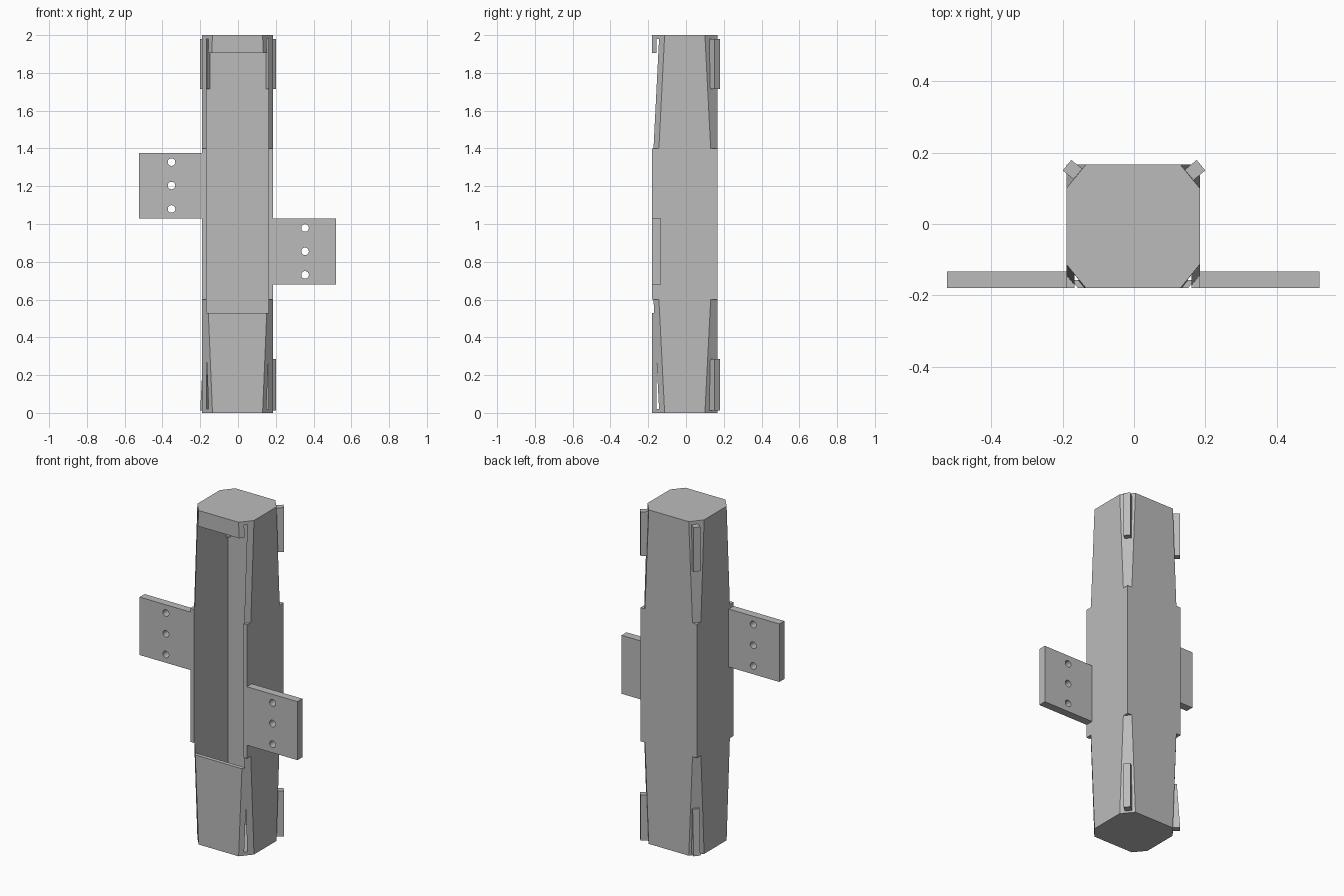
import bpy, bmesh
from mathutils import Vector

if "Cube" in bpy.data.objects:
    bpy.data.objects.remove(bpy.data.objects["Cube"], do_unlink=True)

grey = bpy.data.materials.new("plain_grey")
grey.use_nodes = True
grey.diffuse_color = (0.5, 0.5, 0.5, 1)
grey.node_tree.nodes["Principled BSDF"].inputs["Base Color"].default_value = (0.5, 0.5, 0.5, 1)

# Outer body limits, wall thickness and corner bevel direction
X0, X1, Y0, Y1 = -0.19, 0.185, -0.18, 0.167
WALL = 0.0235
OUT = Vector((0.77, 0.63, 0)).normalized()


def hull(name, points):
    bm = bmesh.new()
    for p in points:
        bm.verts.new(p)
    bmesh.ops.convex_hull(bm, input=bm.verts)
    bmesh.ops.dissolve_limit(bm, angle_limit=0.001, verts=bm.verts, edges=bm.edges)
    bmesh.ops.recalc_face_normals(bm, faces=bm.faces)
    mesh = bpy.data.meshes.new(name)
    bm.to_mesh(mesh)
    bm.free()
    mesh.materials.append(grey)
    obj = bpy.data.objects.new(name, mesh)
    bpy.context.scene.collection.objects.link(obj)
    return obj


def box(name, x, y, z):
    return hull(name, [(a, b, c) for a in x for b in y for c in z])


def cut(obj, cutter):
    mod = obj.modifiers.new("cut", "BOOLEAN")
    mod.operation, mod.solver, mod.object = "DIFFERENCE", "EXACT", cutter
    graph = bpy.context.evaluated_depsgraph_get()
    mesh = bpy.data.meshes.new_from_object(obj.evaluated_get(graph))
    obj.modifiers.clear()
    obj.data = mesh
    bpy.data.objects.remove(cutter, do_unlink=True)


# Hollow housing with an open front window
housing = box("housing", (X0, X1), (Y0, Y1), (0, 2))
inner_x = (X0 + WALL, X1 - WALL)
cut(housing, box("cavity", inner_x, (Y0 + WALL, Y1 - WALL), (0.02, 1.98)))
cut(housing, box("window", inner_x, (Y0 - 0.1, 0), (0.53, 1.905)))

# Tapered bevels on the four corners at both ends
for cx, sx in ((X0, 1), (X1, -1)):
    for cy, sy in ((Y0, 1), (Y1, -1)):
        for ledge, end in ((1.4, 2.0), (0.6, 0.0)):
            pts = []
            for t in (0, 1.05):
                dx, dy = 0.03 + 0.025 * t, 0.0365 + 0.0305 * t
                z = ledge + (end - ledge) * t
                for u, v in ((2, -1), (-1, 2), (-1, -1)):
                    pts.append((cx + sx * u * dx, cy + sy * v * dy, z))
            cut(housing, hull("bevel", pts))

# Fins on the back corners, covering the bevel slots
for side, label in ((1, "left"), (-1, "right")):
    for z0, z1, level in ((1.715, 1.98, "upper"), (0.012, 0.285, "lower")):
        sink = 0.018 if (side < 0 and level == "lower") else 0
        along = Vector((-OUT.y, OUT.x, 0))
        pts = []
        for z, inset in ((z0, 0), (z1, sink)):
            face = Vector((0.188, 0.165, z)) - OUT * inset
            for depth in (0, 0.045 - inset):
                for w in (-0.019, 0.019):
                    p = face - OUT * depth + along * w
                    pts.append((side * p.x, p.y, p.z))
        hull(f"{level}_{label}_fin", pts)

# Mounting plates with three screw holes each
for label, x, hole_x, z0, z1 in (("right", (-0.525, X0 + 0.01), -0.352, 1.03, 1.377),
                                 ("left", (X1 - 0.01, 0.52), 0.355, 0.68, 1.03)):
    plate = box(label + "_mounting_plate", x, (Y0, -0.133), (z0, z1))
    for k in (-1, 0, 1):
        bpy.ops.mesh.primitive_cylinder_add(
            vertices=24, radius=0.02, depth=0.2, rotation=(1.5708, 0, 0),
            location=(hole_x, -0.155, (z0 + z1) / 2 + k * 0.124))
        cut(plate, bpy.context.object)
